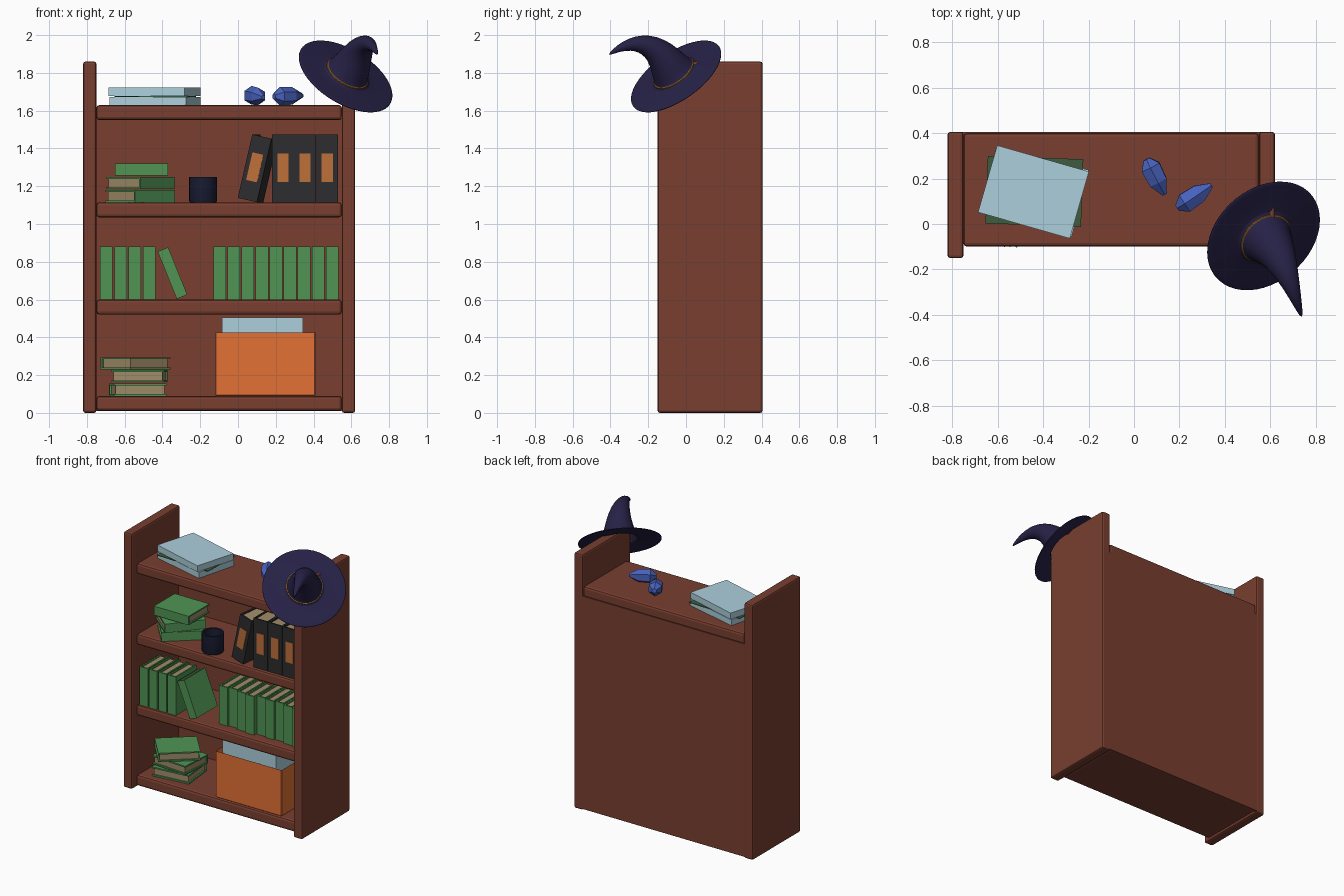
import bpy, bmesh
from math import radians, cos, sin, pi
from mathutils import Matrix, Vector

if "Cube" in bpy.data.objects:
    bpy.data.objects.remove(bpy.data.objects["Cube"])


def material(name, r, g, b):
    m = bpy.data.materials.new(name)
    lin = [((c / 255 + 0.055) / 1.055) ** 2.4 for c in (r, g, b)]
    m.diffuse_color = (*lin, 1)
    m.use_nodes = True
    m.node_tree.nodes["Principled BSDF"].inputs["Base Color"].default_value = m.diffuse_color
    return m


WOOD = material("wood", 120, 62, 47)
GREEN = material("green_cover", 80, 148, 84)
DARK_GREEN = material("dark_green", 62, 92, 62)
PAGE = material("pages", 160, 140, 105)
BLACK = material("binder_black", 45, 44, 46)
ORANGE = material("orange", 226, 113, 54)
LABEL = material("label", 190, 112, 58)
PAPER = material("pale_blue", 172, 208, 220)
NAVY = material("navy", 24, 28, 50)
HAT = material("hat_cloth", 38, 33, 70)
GOLD = material("gold", 160, 105, 25)
CRYSTAL = material("crystal_blue", 72, 98, 190)


def add_object(name, bm, mats, bevel=0, smooth=False, segments=2):
    bmesh.ops.recalc_face_normals(bm, faces=bm.faces)
    me = bpy.data.meshes.new(name)
    bm.to_mesh(me)
    bm.free()
    for m in mats:
        me.materials.append(m)
    if smooth:
        me.polygons.foreach_set("use_smooth", [True] * len(me.polygons))
        me.set_sharp_from_angle(angle=radians(40))
    ob = bpy.data.objects.new(name, me)
    bpy.context.collection.objects.link(ob)
    if bevel:
        mod = ob.modifiers.new("bevel", "BEVEL")
        mod.width, mod.segments = bevel, segments
    return ob


def cuboid(bm, lo, hi, slot=0):
    lo, hi = Vector(lo), Vector(hi)
    mat = Matrix.Translation((lo + hi) / 2) @ Matrix.Diagonal((*(hi - lo), 1))
    verts = bmesh.ops.create_cube(bm, size=1, matrix=mat)["verts"]
    for f in {f for v in verts for f in v.link_faces}:
        f.material_index = slot


def box(name, lo, hi, mat, bevel=0, turn=0):
    bm = bmesh.new()
    c = (Vector(lo) + Vector(hi)) / 2
    cuboid(bm, Vector(lo) - c, Vector(hi) - c)
    ob = add_object(name, bm, [mat], bevel)
    ob.location, ob.rotation_euler.z = c, radians(turn)
    return ob


def loft(name, rings, sides, mat, caps=(True, True), smooth=False):
    """Skin a list of (centre, normal, radius) rings."""
    bm, loops = bmesh.new(), []
    for c, n, r in rings:
        n = Vector(n).normalized()
        u = n.cross(Vector((1, 0, 0))).normalized()
        v = n.cross(u)
        loops.append([bm.verts.new(Vector(c) + r * (u * cos(a) + v * sin(a)))
                      for a in (2 * pi * i / sides for i in range(sides))])
    for a, b in zip(loops, loops[1:]):
        for i in range(sides):
            j = (i + 1) % sides
            bm.faces.new((a[i], a[j], b[j], b[i]))
    for want, loop in zip(caps, (loops[0], loops[-1])):
        if want:
            bm.faces.new(loop)
    return add_object(name, bm, [mat], smooth=smooth)


def book(name, length, depth, thick, matrix, cover=GREEN, label=False):
    """Lies flat, centred, with the spine towards -y."""
    bm, l, d, t, w = bmesh.new(), length / 2, depth / 2, thick / 2, 0.01
    cuboid(bm, (-l, -d, t - w), (l, d, t))
    cuboid(bm, (-l, -d, -t), (l, d, w - t))
    cuboid(bm, (-l, -d, w - t), (l, w - d, t - w))
    cuboid(bm, (w - l, w - d, w - t), (l - w, d - w, t - w), 1)
    if label:
        cuboid(bm, (-0.07, -d - 0.003, -0.03), (0.08, -d, 0.03), 2)
    add_object(name, bm, [cover, PAGE, LABEL]).matrix_world = matrix


def standing(x, y, z, lean=0, turn=0):
    return (Matrix.Translation((x, y, z)) @ Matrix.Rotation(radians(turn), 4, 'Z')
            @ Matrix.Rotation(radians(lean - 90), 4, 'Y'))


def lying(x, y, z, turn):
    return Matrix.Translation((x, y, z)) @ Matrix.Rotation(radians(turn), 4, 'Z')


# Bookcase frame
for side, x in (("left", -0.82), ("right", 0.55)):
    box(side + "_side_panel", (x, -0.15, 0), (x + 0.07, 0.405, 1.86), WOOD, 0.012)
for i, (z0, z1) in enumerate(((0.01, 0.09), (0.52, 0.60), (1.035, 1.115), (1.55, 1.63))):
    box(f"shelf_{i + 1}", (-0.75, -0.10, z0), (0.55, 0.40, z1), WOOD, 0.016)
box("back_panel", (-0.76, 0.385, 0.01), (0.56, 0.404, 1.56), WOOD)

# Bottom shelf: book pile and open box of paper
for i, (x, z, turn) in enumerate(((-0.53, 0.123, 186), (-0.522, 0.195, 176), (-0.543, 0.262, 221))):
    book(f"low_pile_book_{i + 1}", 0.28, 0.24, 0.065, lying(x, 0.08, z, turn))
bm = bmesh.new()
cuboid(bm, (-0.12, -0.085, 0.09), (0.41, 0.27, 0.43))
bm.faces.ensure_lookup_table()
top = max(bm.faces, key=lambda f: f.calc_center_median().z)
bmesh.ops.inset_region(bm, faces=[top], thickness=0.018)
bmesh.ops.translate(bm, verts=top.verts, vec=(0, 0, -0.31))
add_object("orange_box", bm, [ORANGE], 0.004, segments=1)
box("box_paper_stack", (-0.085, -0.055, 0.125), (0.345, 0.245, 0.505), PAPER)

# Middle shelf: rows of standing books
for i in range(4):
    book(f"left_row_book_{i + 1}", 0.28, 0.24, 0.066, standing(-0.697 + 0.0755 * i, 0.03, 0.74))
book("leaning_book", 0.27, 0.24, 0.06, standing(-0.347, 0.03, 0.74, -22))
for i in range(9):
    y = (0.09, 0.10, 0.085, 0.075, 0.10)[i % 5]
    book(f"right_row_book_{i + 1}", 0.28, 0.24, 0.068, standing(-0.097 + 0.0745 * i, y, 0.74))

# Upper shelf: book pile, cup and binders
for i, (x, z, turn) in enumerate(((-0.518, 1.147, 41), (-0.518, 1.217, 50), (-0.51, 1.289, 0))):
    book(f"high_pile_book_{i + 1}", 0.28, 0.24, 0.065, lying(x, 0.08, z, turn))
UP = (0, 0, 1)
cx, cy = -0.185, -0.025
loft("cup", [((cx, cy, z), UP, r) for z, r in
             ((1.115, 0.07), (1.125, 0.074), (1.25, 0.074), (1.25, 0.062), (1.13, 0.062))],
     24, NAVY, smooth=True)
for i in range(3):
    book(f"binder_{i + 1}", 0.36, 0.28, 0.115, standing(0.238 + 0.117 * i, 0.06, 1.293),
         BLACK, True)
book("leaning_binder", 0.345, 0.28, 0.105, standing(0.105, 0.055, 1.295, 13, -7), BLACK, True)

# Top shelf: paper stack with a dark sheet between its halves
box("top_paper_lower", (-0.65, -0.01, 1.63), (-0.23, 0.295, 1.673), PAPER, turn=-14.5)
box("dark_sheet", (-0.648, -0.005, 1.673), (-0.228, 0.292, 1.677), DARK_GREEN, turn=-2)
box("top_paper_upper", (-0.652, -0.012, 1.677), (-0.232, 0.294, 1.722), PAPER, turn=-16)

# Crystals
for i, (a, b) in enumerate((((0.055, 0.285, 1.685), (0.135, 0.13, 1.67)),
                            ((0.19, 0.07, 1.675), (0.34, 0.17, 1.68)))):
    a, b = Vector(a), Vector(b)
    loft(f"crystal_{i + 1}", [(a.lerp(b, t), b - a, r) for t, r in
                              ((0, 0.017), (0.22, 0.05), (0.65, 0.046), (1, 0.012))], 6, CRYSTAL)

# Pointed hat hung on the corner
N = Vector((0.45, -0.51, 0.73)).normalized()
C = Vector((0.572, -0.055, 1.785))
rings = [(C - N * 0.006, N, 0.281), (C - N * 0.004, N, 0.272), (C, N, 0.19),
         (C + N * 0.006, N, 0.125), (C + N * 0.025, N, 0.112)]
path = [((0.605, -0.095, 1.845), 0.096), ((0.63, -0.13, 1.895), 0.079),
        ((0.655, -0.18, 1.937), 0.061), ((0.68, -0.24, 1.955), 0.043),
        ((0.70, -0.295, 1.952), 0.029), ((0.72, -0.355, 1.932), 0.015),
        ((0.737, -0.407, 1.898), 0.003)]
prev = C + N * 0.025
for i, (p, r) in enumerate(path):
    after = Vector(path[min(i + 1, len(path) - 1)][0])
    rings.append((p, after - prev, r))
    prev = Vector(p)
hat = loft("pointed_hat", rings, 24, HAT, (False, True), True)
solid = hat.modifiers.new("thickness", "SOLIDIFY")
solid.thickness, solid.offset = 0.008, 0
sub = hat.modifiers.new("smooth", "SUBSURF")
sub.levels = sub.render_levels = 1

# Hat band
band = [(C + N * h, N, r) for h, r in
        ((0.014, 0.118), (0.017, 0.123), (0.023, 0.122), (0.026, 0.116))]
loft("hat_band", band + [(C + N * 0.02, N, 0.11), band[0]], 40, GOLD, (False, False), True)
